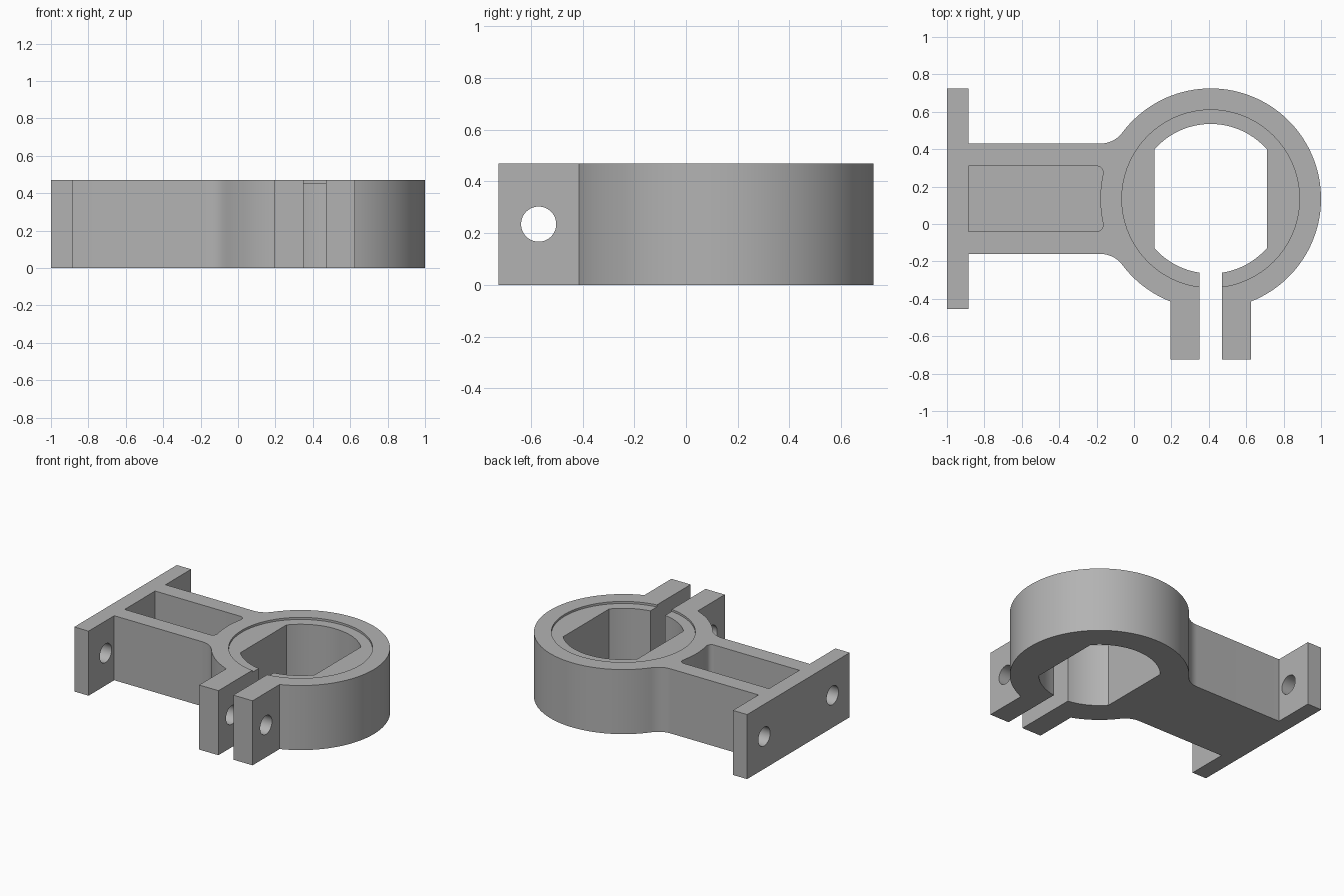
import bpy, bmesh
from math import cos, sin, pi, sqrt, atan2, asin, acos

if "Cube" in bpy.data.objects:
    bpy.data.objects.remove(bpy.data.objects["Cube"])

H = 0.47                      # overall height
CX, CY = 0.41, 0.135          # ring centre
R, BORE = 0.59, 0.40          # ring and bore radii
FLAT = 0.30                   # half distance between bore flats
ARM = 0.295                   # arm half width
FILLET = 0.1475               # blend between arm and ring
SLOT, LUG = 0.06, 0.215       # slot half width, lug outer offset
HOLE = 0.068

metal = bpy.data.materials.new("plain grey")
metal.use_nodes = True
grey = (0.45, 0.45, 0.45, 1)
metal.diffuse_color = grey
metal.node_tree.nodes["Principled BSDF"].inputs["Base Color"].default_value = grey


def arc(cx, cy, r, a, b, n):
    return [(cx + r * cos(a + (b - a) * i / n), cy + r * sin(a + (b - a) * i / n))
            for i in range(n + 1)]


def extrude(name, points, z0, z1):
    bm = bmesh.new()
    face = bm.faces.new([bm.verts.new((x, y, z0)) for x, y in points])
    top = bmesh.ops.extrude_face_region(bm, geom=[face])["geom"]
    bmesh.ops.translate(bm, vec=(0, 0, z1 - z0),
                        verts=[v for v in top if isinstance(v, bmesh.types.BMVert)])
    bmesh.ops.recalc_face_normals(bm, faces=bm.faces)
    mesh = bpy.data.meshes.new(name)
    bm.to_mesh(mesh)
    bm.free()
    mesh.materials.append(metal)
    obj = bpy.data.objects.new(name, mesh)
    bpy.context.collection.objects.link(obj)
    return obj


def cut(target, cutter):
    mod = target.modifiers.new("cut", "BOOLEAN")
    mod.operation, mod.solver, mod.object = "DIFFERENCE", "EXACT", cutter
    bpy.context.view_layer.objects.active = target
    bpy.ops.object.modifier_apply(modifier=mod.name)
    bpy.data.objects.remove(cutter)


def drill(target, x, y, length):
    bpy.ops.mesh.primitive_cylinder_add(vertices=40, radius=HOLE, depth=length,
                                        location=(x, y, H / 2), rotation=(0, pi / 2, 0))
    bpy.context.object.data.materials.append(metal)
    bpy.context.view_layer.update()
    cut(target, bpy.context.object)


# Outline of the whole bracket, running clockwise round the outside
blend = atan2(ARM + FILLET, -R)            # direction where fillet meets ring
lug_y = -0.725
plate_x, back_x = -0.885, -1.0
plate_low, plate_high = -0.455, 0.725
lug_a, slot_a = asin(LUG / R), asin(SLOT / BORE)
flat_a = acos(FLAT / BORE)

outline = [(back_x, plate_low), (back_x, plate_high),
           (plate_x, plate_high), (plate_x, CY + ARM)]
outline += arc(CX - R, CY + ARM + FILLET, FILLET, -pi / 2, blend - pi, 10)
outline += arc(CX, CY, R, blend, lug_a - pi / 2, 72)[1:]
outline += [(CX + LUG, lug_y), (CX + SLOT, lug_y)]
# Bore with two flats, reached through the slot
outline += arc(CX, CY, BORE, slot_a - pi / 2, -flat_a, 10)
outline += arc(CX, CY, BORE, flat_a, pi - flat_a, 28)
outline += arc(CX, CY, BORE, pi + flat_a, 1.5 * pi - slot_a, 10)
outline += [(CX - SLOT, lug_y), (CX - LUG, lug_y)]
outline += arc(CX, CY, R, 1.5 * pi - lug_a, 2 * pi - blend, 16)
outline += arc(CX - R, CY - ARM - FILLET, FILLET, pi - blend, pi / 2, 10)[1:]
outline += [(plate_x, CY - ARM), (plate_x, plate_low)]
bracket = extrude("clamp_bracket", outline, 0, H)

# Arm pocket, open at the top, its end following the ring
half, corner = 0.175, 0.035
reach = half - corner
inner_x = -0.2
bow = asin(reach / R)
pocket = [(plate_x, CY - half)]
pocket += arc(inner_x, CY - reach, corner, -pi / 2, 0, 8)
pocket += arc(CX, CY, R, pi + bow, pi - bow, 12)[1:-1]
pocket += arc(inner_x, CY + reach, corner, 0, pi / 2, 8)
pocket += [(plate_x, CY + half)]
cut(bracket, extrude("pocket_cutter", pocket, 0.12, H + 0.1))

# Shallow seat round the bore
cut(bracket, extrude("seat_cutter", arc(CX, CY, 0.475, 0, 2 * pi * 71 / 72, 71),
                     H - 0.015, H + 0.1))

# Clamp bolt hole through both lugs, and two mounting holes in the plate
drill(bracket, CX, -0.57, 0.8)
for side in (-1, 1):
    drill(bracket, -0.94, CY + side * 0.393, 0.3)

bpy.ops.object.select_all(action="DESELECT")
bracket.select_set(True)
bpy.context.view_layer.objects.active = bracket
bpy.ops.object.shade_smooth_by_angle(angle=pi / 6)
